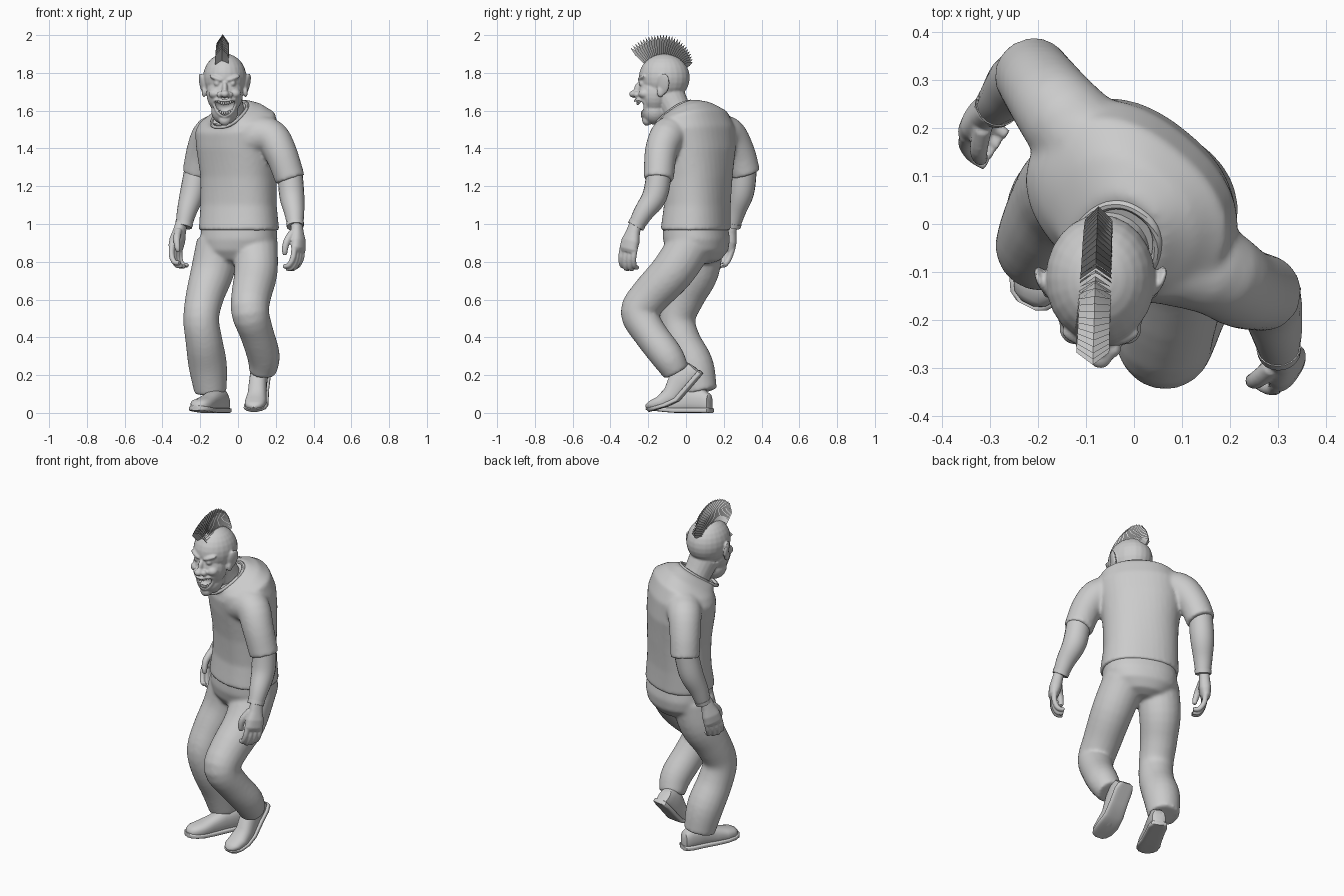
import bpy, bmesh, math
from math import sin, cos, pi, radians
from mathutils import Vector as V, Matrix as M, Euler

if "Cube" in bpy.data.objects:
    bpy.data.objects.remove(bpy.data.objects["Cube"])


def ring(c, u, v, a, b, p=2.0, n=28):
    """Superellipse of points around c."""
    out = []
    for i in range(n):
        t = 2 * pi * i / n
        k = (abs(cos(t)) ** p + abs(sin(t)) ** p) ** (-1 / p)
        out.append(c + u * (a * k * cos(t)) + v * (b * k * sin(t)))
    return out


def loft(bm, rings):
    rows = [[bm.verts.new(q) for q in r] for r in rings]
    n = len(rows[0])
    for r, s in zip(rows, rows[1:]):
        for i in range(n):
            bm.faces.new((r[i], r[(i + 1) % n], s[(i + 1) % n], s[i]))
    bm.faces.new(rows[0][::-1])
    bm.faces.new(rows[-1])


def tube(bm, pts, sub=4, n=20):
    """Round tube through (x, y, z, radius) points, smoothly interpolated."""
    q = [V(p) for p in pts]
    q = [q[0] * 2 - q[1]] + q + [q[-1] * 2 - q[-2]]
    path = []
    for i in range(1, len(q) - 2):
        a, b, c, d = q[i - 1:i + 3]
        for j in range(sub):
            t = j / sub
            path.append((b * 2 + (c - a) * t + (a * 2 - b * 5 + c * 4 - d) * t ** 2
                         + (b * 3 - a - c * 3 + d) * t ** 3) * 0.5)
    path.append(q[-2])
    rings = []
    for i, w in enumerate(path):
        t = (path[min(i + 1, len(path) - 1)] - path[max(i - 1, 0)]).to_3d().normalized()
        y = V((0, 1, 0))
        u = (y - t * y.dot(t)).normalized()
        rings.append(ring(w.to_3d(), u, t.cross(u), w.w, w.w, n=n))
    loft(bm, rings)


def ball(bm, c, s, rot=(0, 0, 0)):
    s = (s, s, s) if isinstance(s, float) else s
    m = M.Translation(c) @ Euler([radians(r) for r in rot]).to_matrix().to_4x4() @ M.Diagonal((*s, 1))
    return bmesh.ops.create_uvsphere(bm, u_segments=24, v_segments=14, radius=1, matrix=m)['verts']


def make(name, bm, voxel=0, smooth=0, cutter=None, angle=45):
    """Turn bm into an object; optionally fuse its volumes, relax and cut."""
    bmesh.ops.recalc_face_normals(bm, faces=bm.faces[:])
    me = bpy.data.meshes.new(name)
    bm.to_mesh(me)
    bm.free()
    ob = bpy.data.objects.new(name, me)
    bpy.context.collection.objects.link(ob)
    if voxel:
        r = ob.modifiers.new("fuse", 'REMESH')
        r.mode, r.voxel_size = 'VOXEL', voxel
        s = ob.modifiers.new("relax", 'SMOOTH')
        s.factor, s.iterations = 0.5, smooth
        if cutter:
            b = ob.modifiers.new("cut", 'BOOLEAN')
            b.operation, b.object = 'DIFFERENCE', cutter
        dg = bpy.context.evaluated_depsgraph_get()
        me = bpy.data.meshes.new_from_object(ob.evaluated_get(dg))
        ob.modifiers.clear()
        ob.data = me
    for p in me.polygons:
        p.use_smooth = True
    me.set_sharp_from_angle(angle=radians(angle))
    return ob


def body_ring(z, cx, cy, a, b, deg, tilt, p=2.3):
    t = radians(deg)
    return ring(V((cx, cy, z)), V((cos(t), sin(t), 0)), V((sin(t), -cos(t), -tilt)), a, b, p, 40)


# Shirt: twisted torso with short sleeves
bm = bmesh.new()
loft(bm, [body_ring(*r) for r in (
    (.965, .005, .05, .216, .17, -25, 0), (1.1, .003, .06, .206, .158, -28, 0),
    (1.25, .003, .06, .207, .165, -34, 0), (1.4, -.005, .055, .225, .18, -39, 0),
    (1.5, -.005, .045, .235, .178, -40, .1), (1.56, -.005, .03, .215, .155, -40, .3),
    (1.585, -.02, 0, .155, .125, -38, .5), (1.592, -.04, -.045, .095, .105, -35, .65))])
tube(bm, [(.04, -.04, 1.46, .125), (.165, -.095, 1.465, .097), (.225, -.132, 1.38, .087), (.277, -.145, 1.235, .08)])
tube(bm, [(-.06, .12, 1.47, .12), (-.145, .22, 1.475, .095), (-.19, .28, 1.38, .085), (-.215, .315, 1.265, .08)])
make("shirt", bm, .009, 12)

# Collar band
bm = bmesh.new()
loop = body_ring(1.58, -.045, -.058, .085, .10, -35, .68)
tube(bm, [(*q, .010) for q in loop + loop[:1]], sub=1, n=8)
make("collar", bm)

# Trousers: pelvis, bent striding legs
bm = bmesh.new()
loft(bm, [body_ring(*r) for r in (
    (1.0, .005, .05, .2, .155, -25, 0), (.92, .005, .055, .206, .165, -23, 0),
    (.86, 0, .06, .19, .155, -20, 0), (.81, 0, .06, .13, .12, -20, 0), (.79, 0, .06, .06, .07, -20, 0))])
tube(bm, [(.09, .03, .9, .12), (.095, -.07, .75, .115), (.07, -.19, .62, .106), (.065, -.247, .53, .10),
          (.1, -.19, .42, .09), (.135, -.1, .3, .087), (.13, -.05, .215, .072)])
tube(bm, [(-.1, .08, .9, .12), (-.135, .06, .75, .115), (-.175, .0, .62, .102), (-.195, -.045, .5, .095),
          (-.18, -.02, .38, .098), (-.16, .045, .25, .102), (-.145, .08, .11, .086)])
make("trousers", bm, .009, 12)

# Undersleeves with a rolled cuff at the wrist
for side, pts in (
        ("left", [(.275, -.14, 1.28, .066), (.285, -.165, 1.15, .066), (.298, -.225, 1.06, .053), (.303, -.265, .99, .042)]),
        ("right", [(-.215, .31, 1.3, .066), (-.24, .295, 1.17, .066), (-.27, .265, 1.07, .053), (-.288, .245, .99, .042)])):
    bm = bmesh.new()
    tube(bm, pts)
    a, b = V(pts[-2]), V(pts[-1])
    tube(bm, [b.lerp(a, .22)[:3] + (.047,), b.lerp(a, -.05)[:3] + (.045,)])
    make(side + "_forearm", bm)


# Hands: palm, four curled fingers, thumb
def hand(name, w, d, n, s, size=1.13):
    w, d = V(w), V(d).normalized()
    n = V(n)
    n = (n - d * n.dot(d)).normalized()
    s = V(s)
    s = (s - d * s.dot(d) - n * s.dot(n)).normalized()
    bm = bmesh.new()

    def at(l, side, curl, r):
        return (*(w + (d * l + s * side + n * curl) * size), r * size)
    loft(bm, [ring(w + d * l * size, s, n, a * size, b * size, 2.4) for l, a, b in
              ((-.03, .028, .024), (.02, .034, .027), (.06, .045, .03), (.1, .046, .024), (.115, .036, .014))])
    for i in range(4):
        o = (1.5 - i) * .023
        k = (.95, 1.05, 1, .85)[i]
        tube(bm, [at(.09, o, 0, .014), at(.10 + .045 * k, o, .012, .0135),
                  at(.10 + .08 * k, o, .038, .0125), at(.10 + .08 * k, o, .068, .010)], n=12)
    tube(bm, [at(.02, .025, .01, .018), at(.065, .05, .03, .017), at(.105, .05, .045, .014), at(.125, .042, .05, .010)], n=12)
    make(name, bm, .005, 3)


hand("left_hand", (.312, -.275, .975), (.08, -.28, -1), (-.75, .5, 0), (-.6, -.8, 0))
hand("right_hand", (-.305, .235, .98), (-.24, -.2, -1), (.75, -.5, 0), (-.5, -.8, 0))


# Shoes: rounded upper on a flat sole, toe may bend
def shoe(name, loc, pitch, yaw, bend):
    m = M.Translation(loc) @ M.Rotation(radians(yaw), 4, 'Z') @ M.Rotation(radians(pitch), 4, 'X')
    st = [(.152, .02, .06), (.145, .036, .1), (.11, .046, .125), (.04, .046, .13), (-.04, .05, .1),
          (-.1, .057, .077), (-.145, .052, .065), (-.17, .036, .05), (-.181, .015, .035)]
    for part in ("upper", "sole"):
        bm = bmesh.new()
        rings = []
        for y, w, h in st:
            if part == "sole":
                y, w, h = y * 1.03, w + .007, .026
            z0 = bend * max(0, -.06 - y)
            rings.append([m @ q for q in ring(V((0, y, z0 + h / 2)), V((1, 0, 0)), V((0, 0, 1)), w, h / 2,
                                              5 if part == "sole" else 2.5)])
        loft(bm, rings)
        make(name + "_" + part, bm)


shoe("right_shoe", (-.14, -.005, 0), 0, -27, .1)
shoe("left_shoe", (.11, -.012, .092), 49, -8, .65)

# Head: skull, jaw, features fused together, mouth cut open
HX, MZ = -.07, 1.612


def grin(dx, z=MZ):
    """Face depth and upward smile bend at a sideways offset."""
    return -.258 + 10 * dx * dx + (MZ - z) * .45, 9 * dx * dx


cut = bmesh.new()
for v in ball(cut, (HX, -.25, MZ), (.056, .055, .038)):
    v.co.z += grin(v.co.x - HX)[1]
cutter = make("mouth_cutter", cut)
cutter.hide_render = True

bm = bmesh.new()
ball(bm, (HX, -.115, 1.775), (.115, .135, .127))
ball(bm, (HX, -.165, 1.69), (.097, .09, .11))
ball(bm, (HX, -.165, 1.598), (.072, .072, .072))
ball(bm, (HX, -.207, 1.55), (.032, .026, .03))
ball(bm, (HX, -.252, 1.72), (.015, .022, .035), (-20, 0, 0))
ball(bm, (HX, -.278, 1.688), (.024, .024, .019))
for s in (-1, 1):
    ball(bm, (HX + s * .052, -.218, 1.69), (.034, .034, .027))
    ball(bm, (HX + s * .046, -.236, 1.772), (.04, .016, .012), (0, -20 * s, -20 * -s))
    ball(bm, (HX + s * .04, -.232, 1.745), .018)
    ball(bm, (HX + s * .026, -.262, 1.685), .017)
    ball(bm, (HX + s * .118, -.12, 1.74), (.011, .034, .06), (-12, 10 * s, 22 * -s))
    ball(bm, (HX + s * .11, -.135, 1.70), (.012, .02, .03))
lips = []
for i in range(25):
    t = 2 * pi * i / 24
    z = MZ + .04 * sin(t)
    y, dz = grin(.058 * cos(t), z)
    lips.append((HX + .058 * cos(t), y + .008, z + dz, .009))
tube(bm, lips, sub=2, n=10)
tube(bm, [(-.03, -.02, 1.54, .08), (-.045, -.05, 1.6, .078), (-.065, -.09, 1.68, .085)])
make("head", bm, .0055, 4, cutter, 60)
bpy.data.objects.remove(cutter)

# Teeth
bm = bmesh.new()
for count, z0, h in ((8, MZ + .028, .019), (7, MZ - .024, .016)):
    for i in range(count):
        dx = (i - (count - 1) / 2) * .0118
        y, z = grin(dx, z0)
        ball(bm, (HX + dx, y + .014, z0 + z), (.0063, .006, h * .62))
make("teeth", bm)

# Mohawk: fan of folded pointed plates
bm = bmesh.new()
N = 28
for i in range(N):
    f = i / (N - 1)
    a = radians(137 - 107 * f)
    out, tan = V((0, cos(a), sin(a))), V((0, sin(a), -cos(a)))
    c = V((-.086 + .012 * f, -.125, 1.77))
    tip = .235 - .05 * max(0, (f - .45) / .55) ** 1.5
    w = .036 - .006 * f
    X = V((1, 0, 0))
    mid = .12 + (tip - .12) * .6
    b0, m0, t0 = [bm.verts.new(c + out * r + tan * k) for r, k in ((.12, .014), (mid, .014), (tip, .004))]
    for s in (-1, 1):
        b1, m1 = [bm.verts.new(c + out * r + X * s * w * k - tan * .008) for r, k in ((.115, 1), (mid, .95))]
        bm.faces.new((b0, b1, m1, m0))
        bm.faces.new((m0, m1, t0))
make("mohawk", bm, angle=10)
